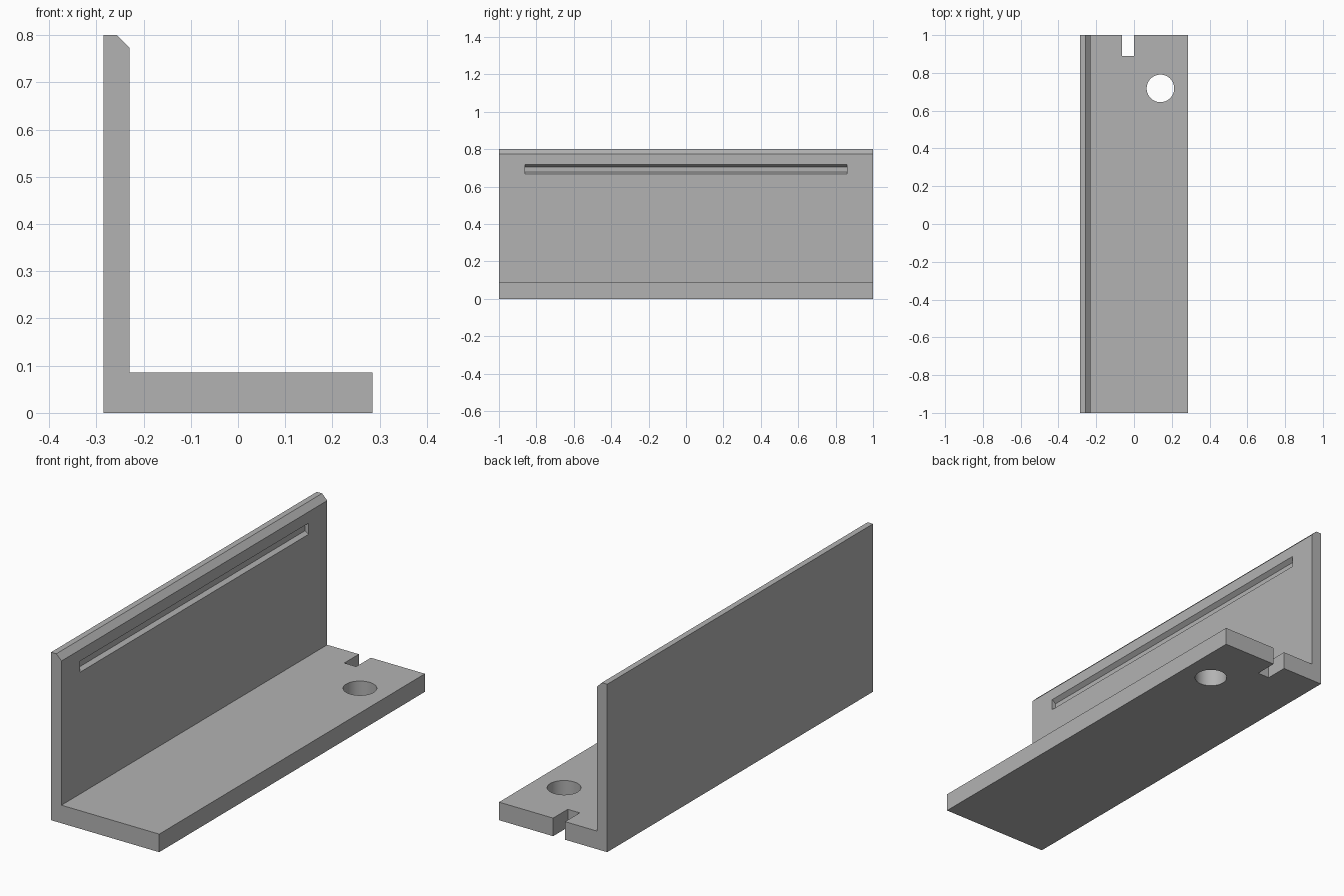
import bpy
import bmesh

cube = bpy.data.objects.get("Cube")
if cube:
    bpy.data.objects.remove(cube, do_unlink=True)

grey = bpy.data.materials.new("plain grey")
grey.use_nodes = True
grey.diffuse_color = (0.45, 0.45, 0.45, 1)
grey.node_tree.nodes["Principled BSDF"].inputs["Base Color"].default_value = (0.45, 0.45, 0.45, 1)


def add_object(name, bm):
    bmesh.ops.recalc_face_normals(bm, faces=bm.faces)
    mesh = bpy.data.meshes.new(name)
    bm.to_mesh(mesh)
    bm.free()
    mesh.materials.append(grey)
    obj = bpy.data.objects.new(name, mesh)
    bpy.context.collection.objects.link(obj)
    return obj


def extrude_along_y(name, profile, y0, y1):
    """Sweep an (x, z) profile between two y positions."""
    bm = bmesh.new()
    face = bm.faces.new([bm.verts.new((x, y0, z)) for x, z in profile])
    swept = bmesh.ops.extrude_face_region(bm, geom=[face])["geom"]
    verts = [g for g in swept if isinstance(g, bmesh.types.BMVert)]
    bmesh.ops.translate(bm, vec=(0, y1 - y0, 0), verts=verts)
    return add_object(name, bm)


def cut(target, cutter):
    cutter.hide_render = True
    cutter.hide_set(True)
    mod = target.modifiers.new(cutter.name, 'BOOLEAN')
    mod.operation = 'DIFFERENCE'
    mod.solver = 'EXACT'
    mod.object = cutter


# L-shaped bracket with a chamfered top edge
left, right, wall, base = -0.285, 0.285, -0.23, 0.086
bracket = extrude_along_y("angle_bracket", [
    (left, 0), (right, 0), (right, base), (wall, base),
    (wall, 0.773), (wall - 0.027, 0.8), (left, 0.8)], -1, 1)

# Shallow groove with sloping sides along the upright wall
depth, out = 0.02, 0.02
groove = extrude_along_y("groove_cutter", [
    (wall, 0.666), (wall + out, 0.666), (wall + out, 0.719), (wall, 0.719),
    (wall - depth, 0.704), (wall - depth, 0.677)], -0.86, 0.86)

# Rectangular notch in the rear edge of the base
notch = extrude_along_y("notch_cutter", [
    (-0.063, -0.1), (0, -0.1), (0, 0.2), (-0.063, 0.2)], 0.89, 1.1)

# Round hole through the base
bpy.ops.mesh.primitive_cylinder_add(vertices=48, radius=0.073, depth=0.4,
                                    location=(0.14, 0.718, 0.05))
hole = bpy.context.object
hole.name = "hole_cutter"
hole.data.materials.append(grey)
for face in hole.data.polygons:
    face.use_smooth = len(face.vertices) == 4

for cutter in (groove, notch, hole):
    cut(bracket, cutter)
